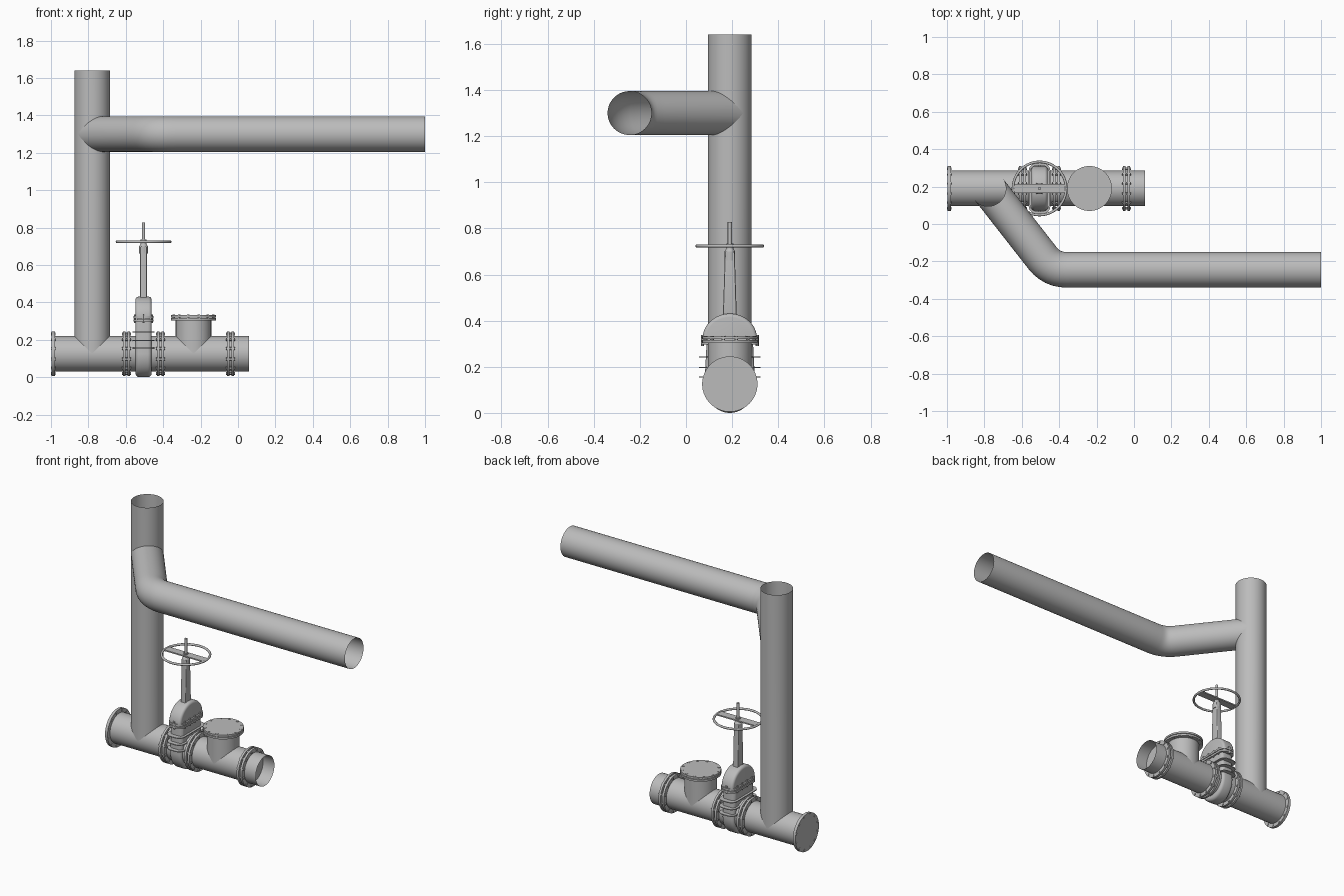
import bpy, bmesh, math
from mathutils import Vector, Matrix

cube = bpy.data.objects.get("Cube")
if cube:
    bpy.data.objects.remove(cube)

grey = bpy.data.materials.new("pipe_grey")
grey.use_nodes = True
grey.diffuse_color = (0.5, 0.5, 0.5, 1)
grey.node_tree.nodes["Principled BSDF"].inputs["Base Color"].default_value = (0.5, 0.5, 0.5, 1)

X, Y, Z = Vector((1, 0, 0)), Vector((0, 1, 0)), Vector((0, 0, 1))
R = 0.095                 # pipe radius
FLANGE = 0.12             # flange radius
PY, PZ = 0.19, 0.125      # main pipe axis
VX = -0.505               # valve centre


def finish(name, bm):
    """Turn a bmesh into an object, smooth except at sharp edges."""
    bmesh.ops.recalc_face_normals(bm, faces=bm.faces)
    for f in bm.faces:
        f.smooth = True
    for e in bm.edges:
        e.smooth = len(e.link_faces) == 2 and e.calc_face_angle() < math.radians(35)
    me = bpy.data.meshes.new(name)
    bm.to_mesh(me)
    bm.free()
    me.materials.append(grey)
    ob = bpy.data.objects.new(name, me)
    bpy.context.collection.objects.link(ob)
    return ob


def tube(name, path, up, saddle=False, n=64):
    """Open pipe along a path; a saddle start fits an equal pipe running along 'up'."""
    bm = bmesh.new()
    path = [Vector(p) for p in path]
    rings = []
    for i, p in enumerate(path):
        d = (path[min(i + 1, len(path) - 1)] - path[max(i - 1, 0)]).normalized()
        side = up.cross(d)
        ring = []
        for k in range(n):
            a = math.tau * k / n
            v = p + R * (side * math.cos(a) + up * math.sin(a))
            if saddle and i == 0:
                v += d * R * abs(math.sin(a))
            ring.append(bm.verts.new(v))
        rings.append(ring)
    for a, b in zip(rings, rings[1:]):
        for k in range(n):
            bm.faces.new((a[k], a[k - 1], b[k - 1], b[k]))
    return finish(name, bm)


def add_rod(bm, start, end, r1, r2=None, n=48):
    """Capped cylinder or cone between two points."""
    start, end = Vector(start), Vector(end)
    d = end - start
    m = Matrix.Translation((start + end) / 2) @ d.to_track_quat('Z', 'Y').to_matrix().to_4x4()
    bmesh.ops.create_cone(bm, cap_ends=True, segments=n, radius1=r1,
                          radius2=r1 if r2 is None else r2, depth=d.length, matrix=m)


def flange(name, centre, axis, plates, half_bolt, thick=0.014, bolts=12):
    """Bolted discs at the given offsets along the axis."""
    bm = bmesh.new()
    c = Vector(centre)
    for o in plates:
        add_rod(bm, c + axis * (o - thick / 2), c + axis * (o + thick / 2), FLANGE, n=64)
    u = Y
    v = axis.cross(u)
    for k in range(bolts):
        a = math.tau * (k + 0.5) / bolts
        p = c + 0.109 * (u * math.cos(a) + v * math.sin(a))
        add_rod(bm, p - axis * half_bolt, p + axis * half_bolt, 0.008, n=6)
    return finish(name, bm)


def slab(name, outline, axis, centre, depth, bevel=0.0):
    """Extrude a 2D outline: along x it lies in (y, z), along z in (x, y)."""
    bm = bmesh.new()
    c = Vector(centre)
    u, v = (Y, Z) if axis == X else (X, Y)
    f = bm.faces.new([bm.verts.new(c + u * a + v * b - axis * depth / 2) for a, b in outline])
    new = bmesh.ops.extrude_face_region(bm, geom=[f])["geom"]
    bmesh.ops.translate(bm, vec=axis * depth,
                        verts=[g for g in new if isinstance(g, bmesh.types.BMVert)])
    if bevel:
        rim = [e for e in bm.edges if abs((e.verts[0].co - e.verts[1].co).dot(axis)) < 1e-5]
        bmesh.ops.bevel(bm, geom=rim, offset=bevel, segments=4, profile=0.5, affect='EDGES')
    return finish(name, bm)


def arc(r, a0, a1, n, cx=0, cy=0, squash=1):
    return [(cx + r * math.cos(math.radians(a0 + (a1 - a0) * k / n)),
             cy + squash * r * math.sin(math.radians(a0 + (a1 - a0) * k / n))) for k in range(n + 1)]


def rounded(hx, hy, r):
    """Rounded rectangle outline."""
    return (arc(r, 0, 90, 6, hx - r, hy - r) + arc(r, 90, 180, 6, r - hx, hy - r)
            + arc(r, 180, 270, 6, r - hx, r - hy) + arc(r, 270, 360, 6, hx - r, r - hy))


# Pipes
tube("main_pipe", [(-0.985, PY, PZ), (0.06, PY, PZ)], Z)
tube("riser_pipe", [(-0.78, PY, PZ), (-0.78, PY, 1.64)], X, saddle=True)
tube("tee_pipe", [(-0.238, PY, PZ), (-0.238, PY, 0.315)], X, saddle=True)

# Branch pipe with a rounded elbow
start, corner, end = Vector((-0.78, PY, 1.3)), Vector((-0.44, -0.245, 1.3)), Vector((1, -0.245, 1.3))
a = corner + (start - corner).normalized() * 0.08
b = corner + X * 0.08
bend = [a.lerp(corner, k / 6).lerp(corner.lerp(b, k / 6), k / 6) for k in range(7)]
tube("branch_pipe", [start, start.lerp(a, 0.9)] + bend + [b + X * 0.04, end], Z, saddle=True)

# Flanges
flange("end_flange", (-0.988, PY, PZ), X, [0], 0.012, thick=0.018)
for name, x in (("valve_left_flange", -0.596), ("valve_right_flange", -0.414), ("outlet_flange", -0.04)):
    flange(name, (x, PY, PZ), X, [-0.012, 0.012], 0.024)
flange("tee_flange", (-0.238, PY, 0.318), Z, [-0.008, 0.008], 0.016, thick=0.012)

# Valve body and domed bonnet
slab("valve_body", arc(0.11, 180, 360, 32, squash=1.136) + [(0.1, 0.19), (-0.1, 0.19)],
     X, (VX, PY, PZ), 0.086, 0.02)
slab("valve_bonnet", [(-0.118, 0)] + [(0.118, 0)] + arc(0.118, 0, 180, 32, cy=0.012, squash=0.92),
     X, (VX, PY, 0.31), 0.086, 0.016)

# Bonnet joint and thin body ribs
for k, z in enumerate((0.303, 0.32)):
    slab(f"bonnet_joint_{k}", rounded(0.053, 0.125, 0.04), Z, (VX, PY, z), 0.012)
for k, z in enumerate((0.155, 0.197, 0.242)):
    slab(f"body_rib_{k}", rounded(0.058, 0.134, 0.04), Z, (VX, PY, z), 0.005)
bm = bmesh.new()
for sx in (-1, 1):
    for y in (-0.075, -0.025, 0.025, 0.075):
        add_rod(bm, (VX + sx * 0.046, PY + y, 0.29), (VX + sx * 0.046, PY + y, 0.334), 0.006, n=6)
for sy in (-1, 1):
    add_rod(bm, (VX, PY + sy * 0.119, 0.29), (VX, PY + sy * 0.119, 0.338), 0.007, n=6)
finish("bonnet_bolts", bm)

# Yoke, collar and stem
slab("yoke", [(-0.03, 0.42), (0.03, 0.42), (0.021, 0.7), (-0.021, 0.7)], X, (VX, PY, 0), 0.036, 0.006)
bm = bmesh.new()
add_rod(bm, (VX, PY, 0.66), (VX, PY, 0.7), 0.023)
add_rod(bm, (VX, PY, 0.7), (VX, PY, 0.715), 0.023, 0.014)
finish("yoke_collar", bm)
bm = bmesh.new()
add_rod(bm, (VX, PY, 0.7), (VX, PY, 0.828), 0.009, n=24)
add_rod(bm, (VX, PY, 0.712), (VX, PY, 0.735), 0.015, n=24)
finish("stem", bm)

# Handwheel
bpy.ops.mesh.primitive_torus_add(location=(VX, PY, 0.724), major_radius=0.142, minor_radius=0.007,
                                 major_segments=64, minor_segments=12)
wheel = bpy.context.object
wheel.name = "handwheel_rim"
wheel.data.materials.append(grey)
bpy.ops.object.shade_smooth()
slab("handwheel_spoke", rounded(0.138, 0.025, 0.004), Z, (VX, PY, 0.724), 0.008)
